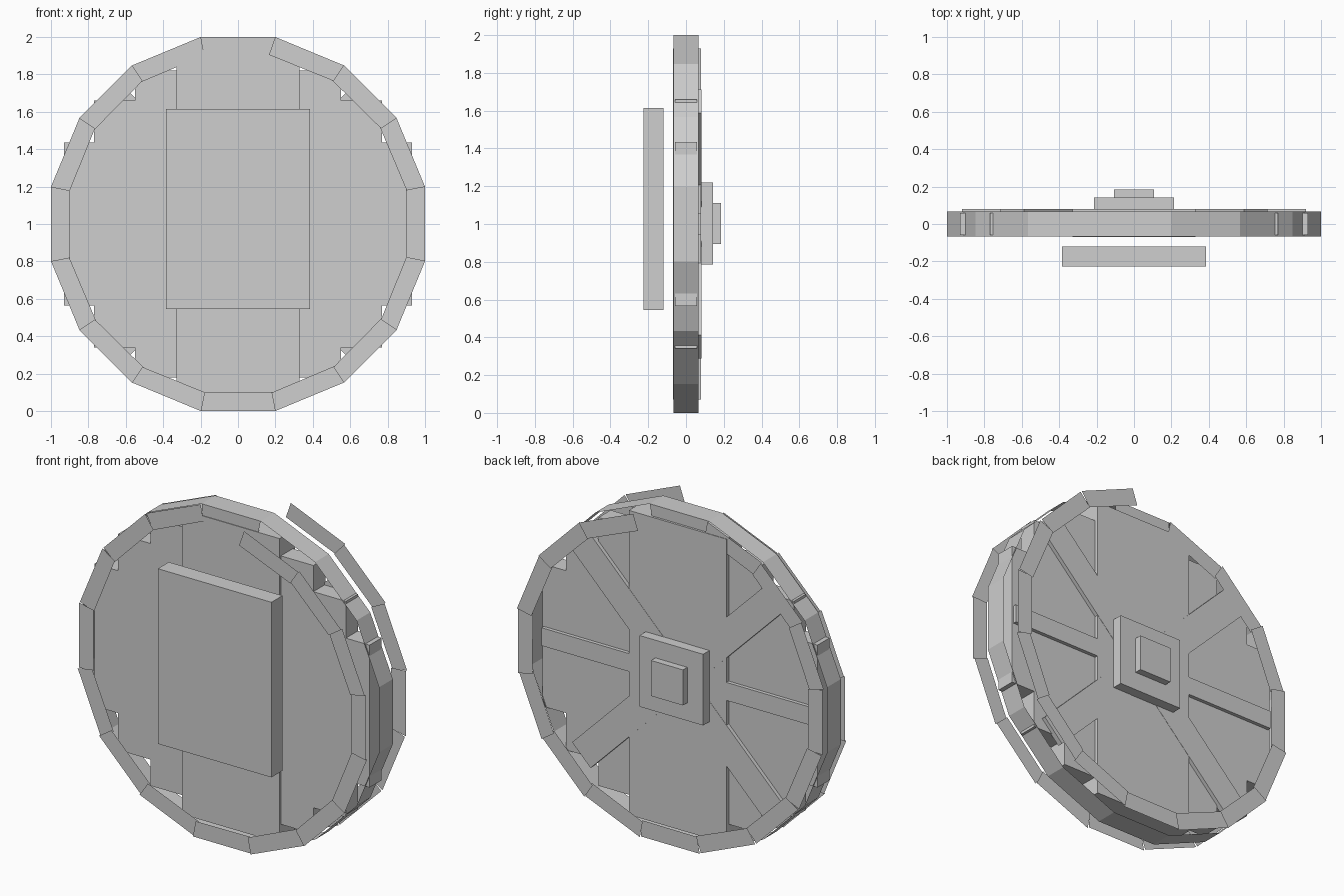
import bpy, bmesh, math
from mathutils import Matrix

if "Cube" in bpy.data.objects:
    bpy.data.objects.remove(bpy.data.objects["Cube"])

grey = bpy.data.materials.new("plain_grey")
grey.diffuse_color = (0.62, 0.62, 0.62, 1)
grey.use_nodes = True
grey.node_tree.nodes["Principled BSDF"].inputs["Base Color"].default_value = grey.diffuse_color


def finish(name, bm):
    me = bpy.data.meshes.new(name)
    bm.to_mesh(me)
    bm.free()
    me.materials.append(grey)
    ob = bpy.data.objects.new(name, me)
    bpy.context.collection.objects.link(ob)
    return ob


def box(name, x0, x1, y0, y1, z0, z1, turn=0):
    """Axis box, optionally turned about the shield's centre axis."""
    bm = bmesh.new()
    bmesh.ops.create_cube(bm, size=1)
    for v in bm.verts:
        v.co.x = x0 if v.co.x < 0 else x1
        v.co.y = y0 if v.co.y < 0 else y1
        v.co.z = z0 if v.co.z < 0 else z1
    if turn:
        bmesh.ops.rotate(bm, verts=bm.verts, cent=(0, 0, 1),
                         matrix=Matrix.Rotation(turn, 3, 'Y'))
    return finish(name, bm)


# Wooden boards, stepped to follow the circle
box("centre_board", -0.33, 0.33, -0.07, 0.08, 0.07, 1.93)
for side, s in (("right", 1), ("left", -1)):
    for i, (a, b, h) in enumerate(((0.33, 0.55, 0.82), (0.55, 0.77, 0.66),
                                   (0.77, 0.93, 0.435))):
        xs = sorted((s * a, s * b))
        box(f"{side}_board_{i}", xs[0], xs[1], -0.058, 0.058, 1 - h, 1 + h)

# Back braces
box("cross_brace", -0.92, 0.92, 0.05, 0.08, 0.945, 1.055)
for s in (1, -1):
    box("diagonal_brace", -0.92, 0.92, 0.05, 0.0815, 0.912, 1.088, s * math.pi / 4)

# Back boss and front panel
box("back_boss", -0.215, 0.215, 0.08, 0.142, 0.785, 1.22)
box("back_boss_cap", -0.108, 0.108, 0.142, 0.184, 0.895, 1.112)
box("front_panel", -0.384, 0.384, -0.226, -0.12, 0.545, 1.615)

# Rim: outer strip plus front and back plates that spread apart step by step
N = 16
R = 1 / math.cos(math.pi / N)
HALF, STEP, DEPTH = 0.066, 0.01065, 0.1


def point(angle, r, y):
    return (r * math.cos(angle), y, 1 + r * math.sin(angle))


strip, front, back = bmesh.new(), bmesh.new(), bmesh.new()
for k in range(N):
    mid = math.radians(67.5 - 22.5 * k)
    a, b = mid + math.pi / N, mid - math.pi / N
    quad = [point(a, R, -HALF), point(b, R, -HALF), point(b, R, HALF), point(a, R, HALF)]
    strip.faces.new([strip.verts.new(p) for p in reversed(quad)])
    y = HALF + STEP * (N - 1 - k)
    for bm, s in ((front, -1), (back, 1)):
        quad = [point(a, R, s * y), point(b, R, s * y),
                point(b, R - DEPTH, s * y), point(a + 0.015, R - DEPTH, s * y)]
        if s > 0:
            quad.reverse()
        bm.faces.new([bm.verts.new(p) for p in quad])
for bm, want in ((front, -1), (back, 1)):
    for f in bm.faces:
        f.normal_update()
        if f.normal.y * want < 0:
            f.normal_flip()
for f in strip.faces:
    f.normal_update()
    c = f.calc_center_median()
    if f.normal.x * c.x + f.normal.z * (c.z - 1) < 0:
        f.normal_flip()
finish("rim_strip", strip)
finish("rim_front_plates", front)
finish("rim_back_plates", back)
